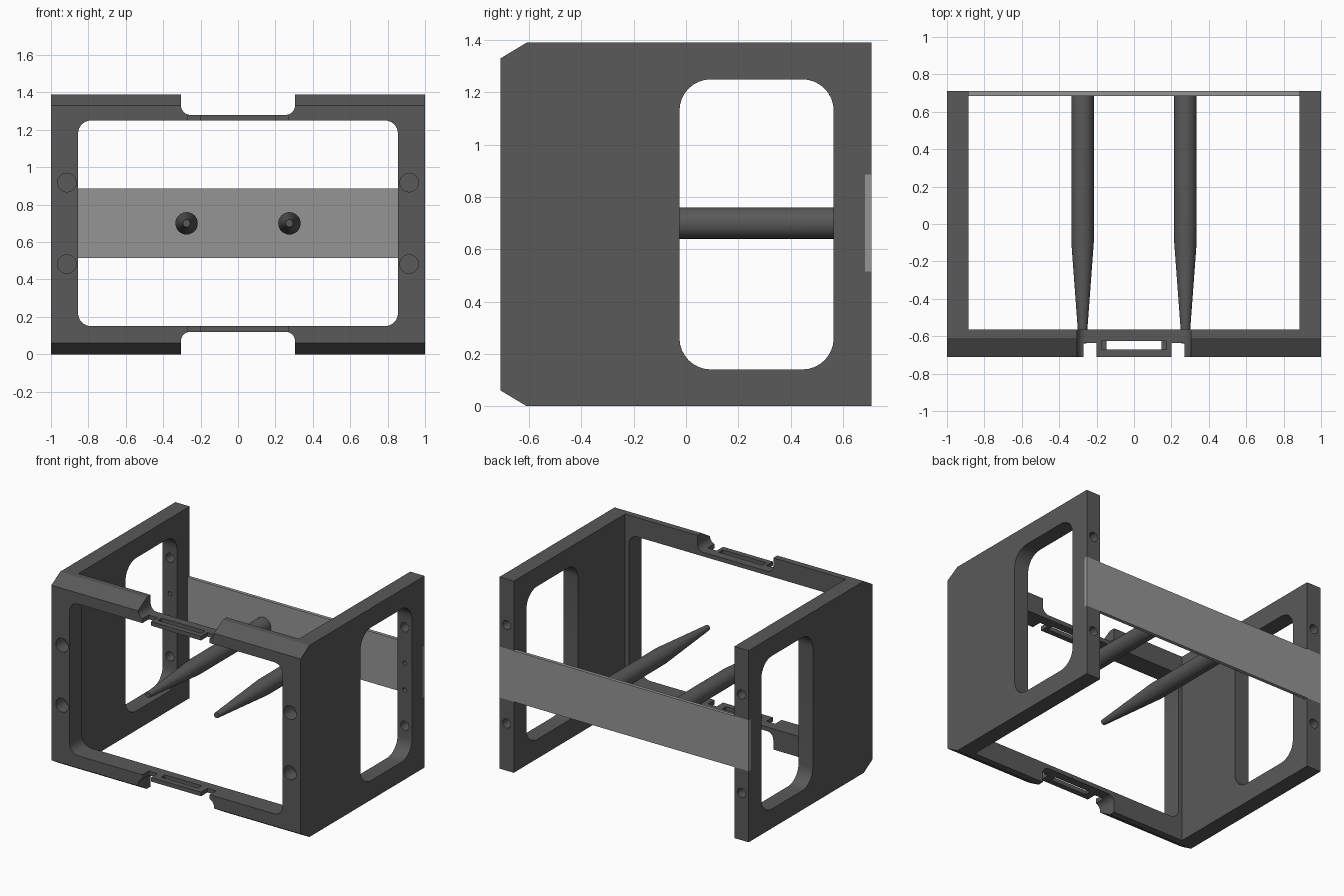
import bpy, bmesh
from math import cos, sin, pi
from mathutils import Vector

if "Cube" in bpy.data.objects:
    bpy.data.objects.remove(bpy.data.objects["Cube"])

H = 1.39          # overall height
MID = H / 2


def material(name, v):
    m = bpy.data.materials.new(name)
    m.diffuse_color = (v, v, v, 1)
    m.use_nodes = True
    m.node_tree.nodes["Principled BSDF"].inputs["Base Color"].default_value = m.diffuse_color
    return m


DARK, LIGHT = material("dark_grey", 0.1), material("light_grey", 0.3)


def prism(name, pts, axis, a, b):
    """Extrude a 2D outline along 'x' (pts y,z), 'y' (pts x,z) or 'z' (pts x,y)."""
    place = {'x': lambda p, d: (d, p[0], p[1]),
             'y': lambda p, d: (p[0], d, p[1]),
             'z': lambda p, d: (p[0], p[1], d)}[axis]
    bm = bmesh.new()
    face = bm.faces.new([bm.verts.new(place(p, a)) for p in pts])
    ext = bmesh.ops.extrude_face_region(bm, geom=[face])
    move = Vector(place((0, 0), b - a))
    bmesh.ops.translate(bm, vec=move, verts=[g for g in ext['geom'] if isinstance(g, bmesh.types.BMVert)])
    bmesh.ops.recalc_face_normals(bm, faces=bm.faces)
    me = bpy.data.meshes.new(name)
    bm.to_mesh(me)
    bm.free()
    ob = bpy.data.objects.new(name, me)
    bpy.context.collection.objects.link(ob)
    return ob


def rect(u0, u1, v0, v1, r=0, n=8):
    if not r:
        return [(u0, v0), (u1, v0), (u1, v1), (u0, v1)]
    corners = [(u1 - r, v1 - r), (u0 + r, v1 - r), (u0 + r, v0 + r), (u1 - r, v0 + r)]
    return [(cu + r * cos(pi / 2 * (q + i / n)), cv + r * sin(pi / 2 * (q + i / n)))
            for q, (cu, cv) in enumerate(corners) for i in range(n + 1)]


def circle(u, v, r, n=24):
    return [(u + r * cos(2 * pi * i / n), v + r * sin(2 * pi * i / n)) for i in range(n)]


def smooth(ob):
    bpy.ops.object.select_all(action='DESELECT')
    ob.select_set(True)
    bpy.context.view_layer.objects.active = ob
    bpy.ops.object.shade_smooth_by_angle(angle=pi / 6)


# Frame body: chamfered side profile run across the full width
frame = prism("frame", [(-.71, .06), (-.61, 0), (.71, 0), (.71, H), (-.61, H), (-.71, H - .06)], 'x', -1, 1)

cutters = []


def cut(*args):
    cutters.append(prism("cutter", *args))


# Open interior, front opening, side windows, bar recess
cut(rect(-.885, .885, -.565, 1), 'z', -.5, 2)
cut(rect(-.855, .855, .15, 1.25, .07), 'y', -1, -.3)
cut(rect(-.025, .565, .14, 1.25, .12), 'x', -1.5, 1.5)
cut(rect(-1.2, 1.2, .515, .885), 'y', .685, 1)

# Top and bottom notches with strap slots
for z0, z1, c0, c1, w in ((1.28, 1.7, 1.2, 1.34, .175), (-.31, .12, .05, .2, .147)):
    cut(rect(-.305, .305, z0, z1, .05), 'y', -1, -.3)
    cut(rect(-w, w, -.67, -.625), 'z', c0, c1)
    for s in (-1, 1):
        a, b = sorted((s * .2, s * .27))
        cut(rect(a, b, -1, -.637), 'z', c0, c1)

# Screw holes: front (blind), back (through to the window), small bar holes
for s in (-1, 1):
    for t in (-1, 1):
        cut(circle(s * .915, .7 + t * .218, .05), 'y', -1, -.61)
        cut(circle(s * .942, .7 + t * .357, .033), 'y', .4, 1)
        cut(circle(s * .942, .7 + t * .097, .015), 'y', .4, .75)

for c in cutters:
    mod = frame.modifiers.new("cut", 'BOOLEAN')
    mod.operation, mod.solver, mod.object = 'DIFFERENCE', 'EXACT', c
dg = bpy.context.evaluated_depsgraph_get()
mesh = bpy.data.meshes.new_from_object(frame.evaluated_get(dg))
frame.modifiers.clear()
frame.data = mesh
for c in cutters:
    bpy.data.objects.remove(c)
frame.data.materials.clear()
frame.data.materials.append(DARK)
smooth(frame)

# Rear crossbar
bar = prism("rear_bar", rect(-1, 1, .515, .885), 'y', .685, .71)
bar.data.materials.append(LIGHT)

# Tapered guide rods standing off the crossbar
for side, x in (("left", -.275), ("right", .275)):
    bm = bmesh.new()
    rings = [[bm.verts.new((u, y, v)) for u, v in circle(x, .7, r, 32)]
             for y, r in ((.685, .06), (-.1, .06), (-.64, .02))]
    for a, b in zip(rings, rings[1:]):
        for i in range(32):
            j = (i + 1) % 32
            bm.faces.new((a[i], a[j], b[j], b[i]))
    bm.faces.new(rings[0])
    bm.faces.new(rings[-1])
    bmesh.ops.recalc_face_normals(bm, faces=bm.faces)
    me = bpy.data.meshes.new(side + "_rod")
    bm.to_mesh(me)
    bm.free()
    rod = bpy.data.objects.new(side + "_rod", me)
    bpy.context.collection.objects.link(rod)
    me.materials.append(DARK)
    smooth(rod)
